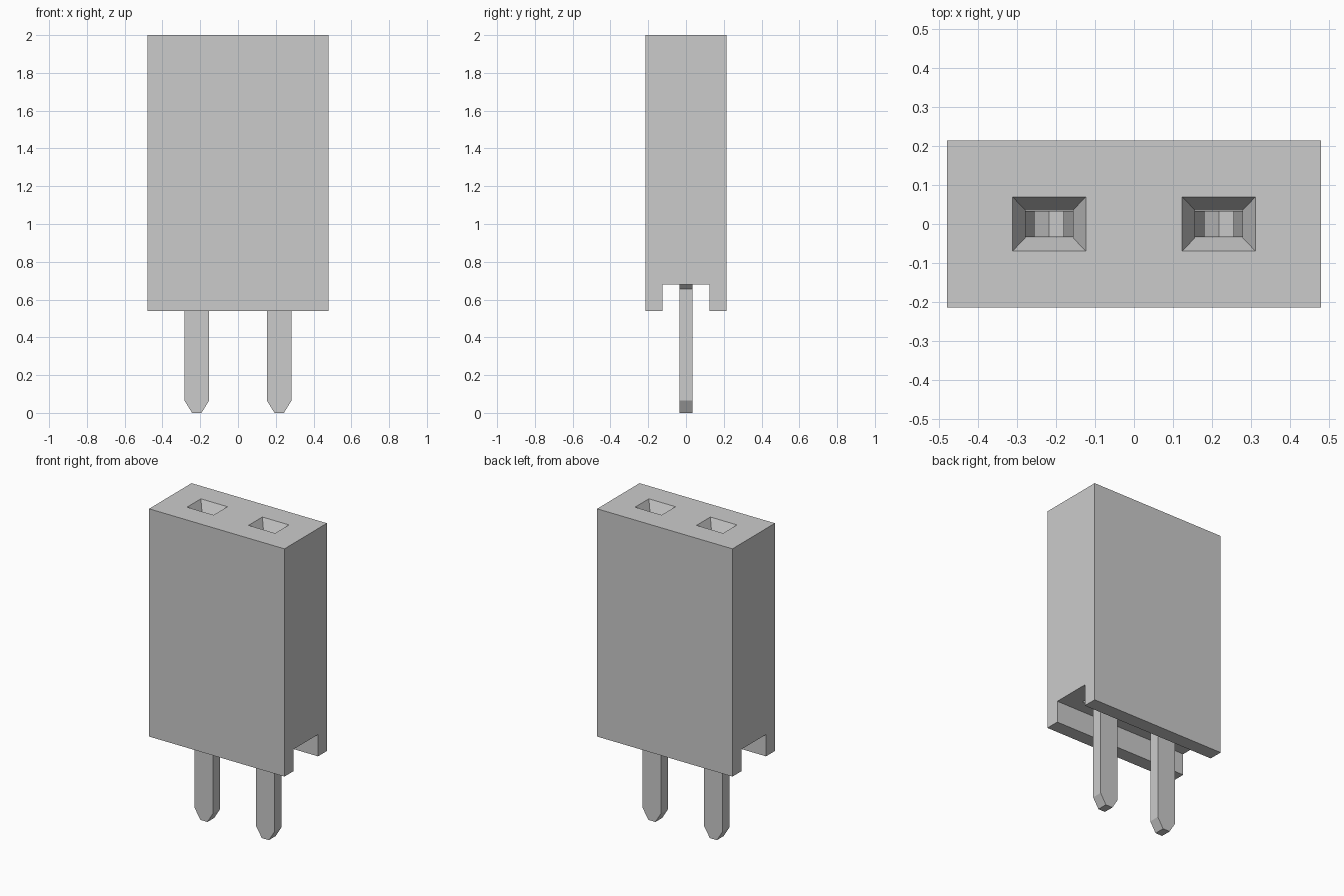
import bpy
import bmesh

if "Cube" in bpy.data.objects:
    bpy.data.objects.remove(bpy.data.objects["Cube"], do_unlink=True)

GREY = (0.6, 0.6, 0.6, 1.0)
grey = bpy.data.materials.new("plain grey")
grey.use_nodes = True
grey.diffuse_color = GREY
grey.node_tree.nodes["Principled BSDF"].inputs["Base Color"].default_value = GREY


def finish(name, bm):
    bmesh.ops.recalc_face_normals(bm, faces=bm.faces)
    mesh = bpy.data.meshes.new(name)
    bm.to_mesh(mesh)
    bm.free()
    mesh.materials.append(grey)
    obj = bpy.data.objects.new(name, mesh)
    bpy.context.collection.objects.link(obj)
    return obj


def extrude_outline(name, points, vector):
    """Flat outline swept along a vector."""
    bm = bmesh.new()
    face = bm.faces.new([bm.verts.new(p) for p in points])
    swept = bmesh.ops.extrude_face_region(bm, geom=[face])["geom"]
    bmesh.ops.translate(bm, vec=vector,
                        verts=[v for v in swept if isinstance(v, bmesh.types.BMVert)])
    return finish(name, bm)


def stack_rectangles(name, cx, levels):
    """Closed shaft through rectangles given as (z, half width, half depth)."""
    bm = bmesh.new()
    rings = [[bm.verts.new((cx + sx * hx, sy * hy, z))
              for sx, sy in ((-1, -1), (1, -1), (1, 1), (-1, 1))]
             for z, hx, hy in levels]
    for a, b in zip(rings, rings[1:]):
        for i in range(4):
            j = (i + 1) % 4
            bm.faces.new((a[i], a[j], b[j], b[i]))
    bm.faces.new(rings[0])
    bm.faces.new(rings[-1])
    return finish(name, bm)


# Housing: block with a channel along its underside
W, D, BASE, TOP = 0.48, 0.215, 0.54, 2.0
SLOT, CEILING = 0.125, 0.68
half = [(SLOT, CEILING), (SLOT, BASE), (D, BASE), (D, TOP)]
section = half + [(-y, z) for y, z in reversed(half)]
housing = extrude_outline("housing", [(-W, y, z) for y, z in section], (2 * W, 0, 0))

# Sockets: tapered mouth, narrow neck, wide chamber open to the channel
SHAFT = [(2.01, 0.099, 0.075), (1.93, 0.061, 0.035), (1.87, 0.061, 0.035),
         (1.86, 0.145, 0.036), (0.62, 0.145, 0.036)]
# Contact half outline: pin tip, shoulder, sprung tine, bottom of the fork
CONTACT = [(0.025, 0), (0.065, 0.065), (0.065, 0.655), (0.14, 0.73),
           (0.14, 1.0), (0.07, 1.65), (0.1, 1.82), (0.07, 1.83),
           (0.037, 1.65), (0.075, 1.05), (0.06, 0.93)]
THICK = 0.034

for side, cx in (("right", -0.218), ("left", 0.218)):
    cutter = stack_rectangles(side + "_socket_cutter", cx, SHAFT)
    cutter.hide_render = True
    cutter.hide_set(True)
    cut = housing.modifiers.new(side + "_socket", "BOOLEAN")
    cut.operation = "DIFFERENCE"
    cut.solver = "EXACT"
    cut.object = cutter

    outline = CONTACT + [(0, 0.9)] + [(-x, z) for x, z in reversed(CONTACT)]
    extrude_outline(side + "_contact_pin",
                    [(cx + x, -THICK, z) for x, z in outline], (0, 2 * THICK, 0))

# Bake the cuts and discard the cutters
bpy.context.view_layer.update()
cut_mesh = bpy.data.meshes.new_from_object(
    housing.evaluated_get(bpy.context.evaluated_depsgraph_get()))
housing.modifiers.clear()
housing.data = cut_mesh
for obj in [o for o in bpy.data.objects if o.name.endswith("_socket_cutter")]:
    bpy.data.objects.remove(obj, do_unlink=True)
